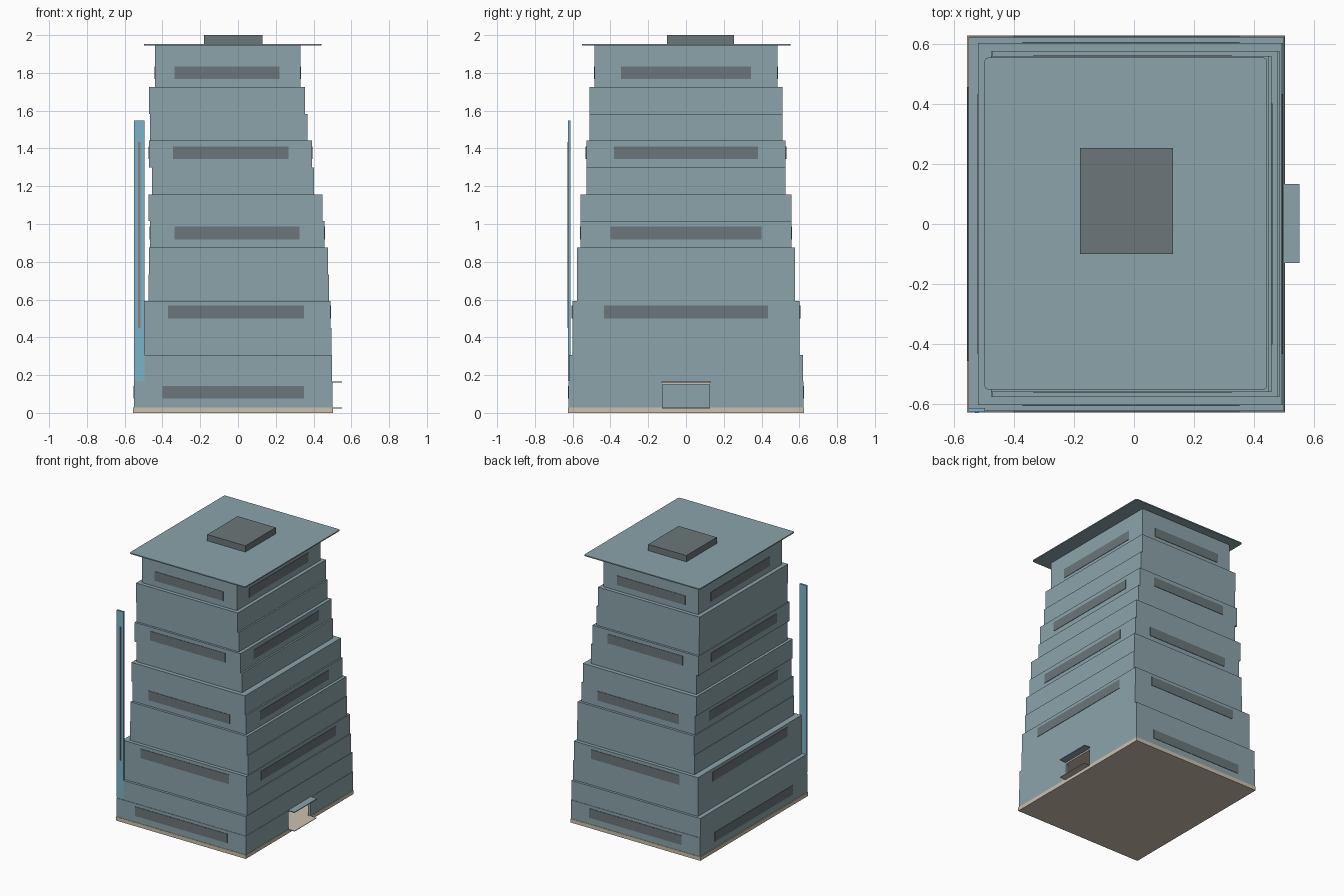
import bpy
import bmesh

cube = bpy.data.objects.get("Cube")
if cube:
    bpy.data.objects.remove(cube, do_unlink=True)


def material(name, colour):
    m = bpy.data.materials.new(name)
    m.use_nodes = True
    m.diffuse_color = (*colour, 1)
    m.node_tree.nodes["Principled BSDF"].inputs["Base Color"].default_value = (*colour, 1)
    return m


WALL = material("blue grey wall", (0.26, 0.37, 0.40))
GLASS = material("dark grey glass", (0.145, 0.185, 0.192))
SIGN = material("sky blue sign", (0.20, 0.45, 0.60))
SLAB = material("beige slab", (0.61, 0.53, 0.43))
STRIP = material("brown strip", (0.28, 0.21, 0.16))


def box(name, x, y, z, mat, round_corners=0):
    """Box given by (low, high) ranges; optionally rounds the upright edges."""
    bm = bmesh.new()
    bmesh.ops.create_cube(bm, size=1)
    for v in bm.verts:
        v.co = [r[0] if c < 0 else r[1] for c, r in zip(v.co, (x, y, z))]
    if round_corners:
        upright = [e for e in bm.edges if abs(e.verts[0].co.z - e.verts[1].co.z) > 1e-4]
        bmesh.ops.bevel(bm, geom=upright, offset=round_corners, segments=3,
                        profile=0.5, affect='EDGES')
    mesh = bpy.data.meshes.new(name)
    bm.to_mesh(mesh)
    bm.free()
    mesh.materials.append(mat)
    ob = bpy.data.objects.new(name, mesh)
    bpy.context.collection.objects.link(ob)
    return ob


# Ground slab and hollow entrance floor
X0, X1, Y, T = -0.55, 0.50, 0.623, 0.02
BASE, STOREY, DOOR = 0.028, 0.165, 0.125
box("ground_slab", (X0 - 0.005, X1 + 0.002), (-Y - 0.003, Y + 0.003), (0, BASE), SLAB)
level = (BASE, STOREY)
box("right_ground_wall", (X0, X0 + T), (-Y, Y), level, WALL)
for side, a, b in (("front", -Y, -Y + T), ("back", Y - T, Y)):
    box(side + "_ground_wall", (X0 + T, X1 - T), (a, b), level, WALL)
for side, a, b in (("front", -Y, -DOOR), ("back", DOOR, Y)):
    box(side + "_entrance_wall", (X1 - T, X1), (a, b), level, WALL)
box("ceiling_slab", (X0 + T, X1 - 0.003), (-Y + T, Y - T), (0.15, STOREY), SLAB)

# Entrance canopy and step
box("entrance_canopy", (X1 - 0.003, 0.55), (-0.13, 0.133), (0.161, 0.167), WALL)
box("entrance_step", (X1, 0.55), (-0.128, 0.128), (BASE - 0.004, BASE), SLAB)

# Upper storeys: top height, right end, left end, half depth
storeys = [
    (0.307, -0.55, 0.498, 0.62), (0.449, -0.518, 0.495, 0.602),
    (0.592, -0.518, 0.49, 0.602), (0.733, -0.473, 0.483, 0.576),
    (0.875, -0.47, 0.477, 0.576), (1.016, -0.465, 0.457, 0.558),
    (1.157, -0.475, 0.447, 0.558), (1.299, -0.455, 0.403, 0.528),
    (1.441, -0.47, 0.391, 0.528), (1.582, -0.465, 0.367, 0.512),
    (1.724, -0.47, 0.356, 0.512), (1.948, -0.44, 0.33, 0.485),
]
bottom = STOREY
for i, (top, xa, xb, d) in enumerate(storeys):
    box(f"storey_{i + 2}", (xa, xb), (-d, d), (bottom, top), WALL)
    bottom = top

# Window bands: low edge, x range, half width on the sides, wall they sit on
P = 0.003
bands = [
    (0.075, -0.40, 0.35, 0.455, (X0, X1, Y)),
    (0.50, -0.37, 0.35, 0.433, storeys[2][1:]),
    (0.918, -0.335, 0.325, 0.40, storeys[5][1:]),
    (1.343, -0.345, 0.267, 0.38, storeys[8][1:]),
    (1.767, -0.335, 0.22, 0.343, storeys[11][1:]),
]
for i, (low, wa, wb, half, (xa, xb, d)) in enumerate(bands):
    z = (low, low + 0.068)
    box(f"front_window_{i + 1}", (wa, wb), (-d - P, -d), z, GLASS)
    box(f"back_window_{i + 1}", (wa, wb), (d, d + P), z, GLASS)
    box(f"right_window_{i + 1}", (xa - P, xa), (-half, half), z, GLASS)
    if i:
        box(f"left_window_{i + 1}", (xb, xb + P), (-half, half), z, GLASS)

# Roof and rooftop unit
box("roof", (-0.497, 0.443), (-0.55, 0.553), (1.946, 1.954), WALL, 0.012)
box("rooftop_unit", (-0.18, 0.13), (-0.10, 0.253), (1.954, 2.0), GLASS)

# Tall upright sign with its strip
box("upright_sign", (-0.55, -0.495), (-0.625, -0.611), (0.17, 1.547), SIGN)
box("sign_strip", (-0.529, -0.515), (-0.628, -0.625), (0.45, 1.433), STRIP)
